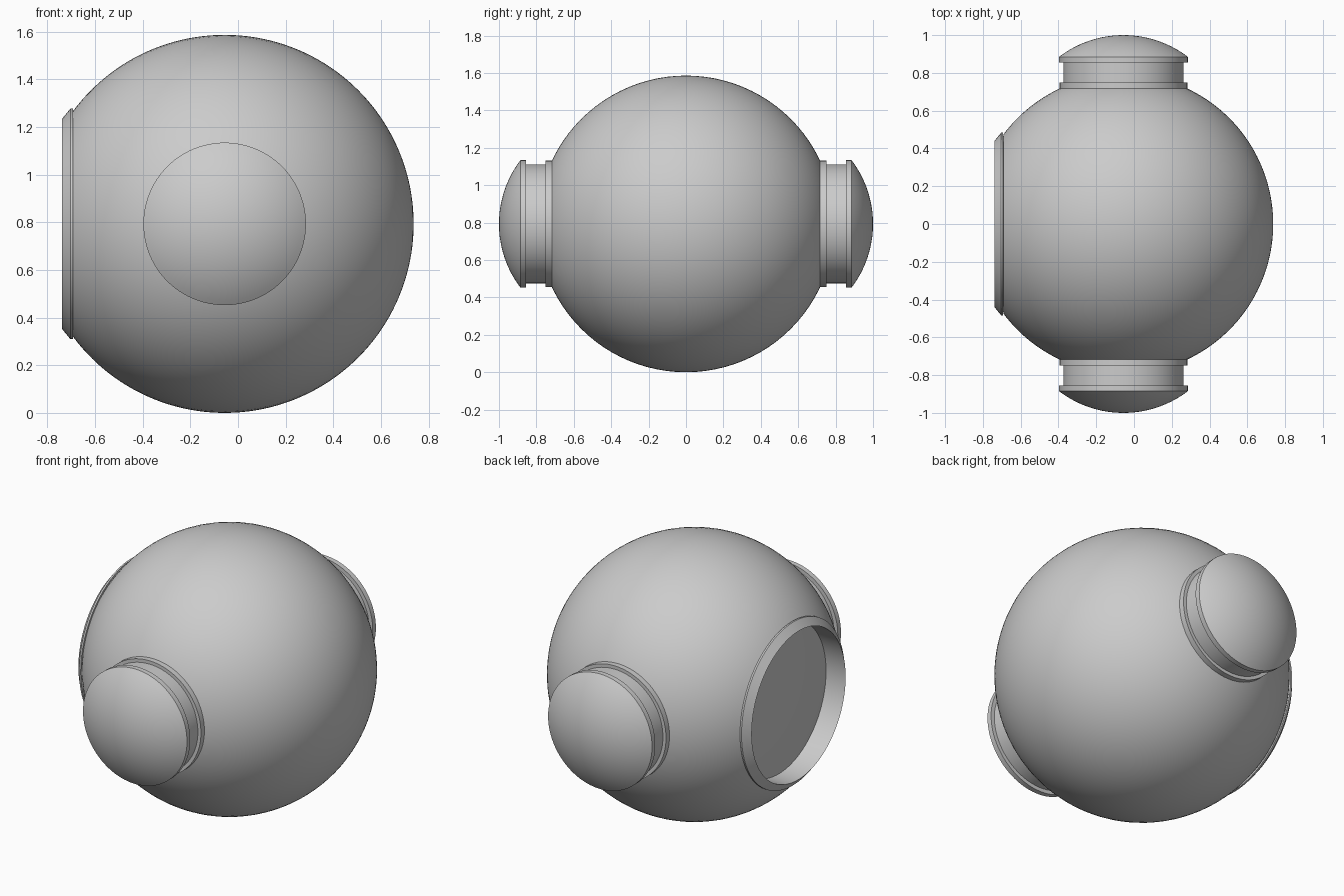
import bpy, bmesh
from math import sin, cos, pi, radians, asin

cube = bpy.data.objects.get("Cube")
if cube:
    bpy.data.objects.remove(cube, do_unlink=True)

grey = bpy.data.materials.new("plain_grey")
grey.use_nodes = True
grey.diffuse_color = (0.6, 0.6, 0.6, 1)
grey.node_tree.nodes["Principled BSDF"].inputs["Base Color"].default_value = grey.diffuse_color

R = 0.793                      # sphere radius
CENTRE = (-0.056, 0, R)


def lathe(name, profile, rotation, closed=False, steps=96):
    """Turn a (radius, height) profile about local z, then aim the axis."""
    bm = bmesh.new()
    verts = [bm.verts.new((r, 0, h)) for r, h in profile]
    pairs = list(zip(verts, verts[1:]))
    if closed:
        pairs.append((verts[-1], verts[0]))
    edges = [bm.edges.new(p) for p in pairs]
    bmesh.ops.spin(bm, geom=verts + edges, cent=(0, 0, 0), axis=(0, 0, 1),
                   angle=2 * pi, steps=steps, use_merge=False)
    bmesh.ops.remove_doubles(bm, verts=bm.verts, dist=0.0001)
    bmesh.ops.recalc_face_normals(bm, faces=bm.faces)
    mesh = bpy.data.meshes.new(name)
    bm.to_mesh(mesh)
    bm.free()
    mesh.materials.append(grey)
    obj = bpy.data.objects.new(name, mesh)
    bpy.context.collection.objects.link(obj)
    obj.location = CENTRE
    obj.rotation_euler = rotation
    bpy.ops.object.select_all(action='DESELECT')
    obj.select_set(True)
    bpy.context.view_layer.objects.active = obj
    bpy.ops.object.shade_smooth_by_angle(angle=radians(25))
    return obj


def dome(radius, base, height, n):
    """Shallow spherical cap from its edge up to the axis."""
    big = (radius ** 2 + height ** 2) / (2 * height)
    edge = asin(radius / big)
    return [(big * sin(edge * (1 - i / n)),
             base + height - big * (1 - cos(edge * (1 - i / n)))) for i in range(n + 1)]


# Sphere with a round recess and a gently domed recess floor, facing -x
side = (0, radians(-90), 0)
port = asin(0.474 / R)
sphere = [(R * sin(pi - (pi - port) * i / 64), R * cos(pi - (pi - port) * i / 64))
          for i in range(65)]
lathe("sphere_body", sphere + [(0.45, 0.637)] + dome(0.45, 0.553, 0.04, 12), side)

# Chamfered collar lining the recess
lathe("port_ring", [(0.44, 0.54), (0.44, 0.683), (0.484, 0.647), (0.484, 0.637),
                    (0.46, 0.637), (0.46, 0.54)], side, closed=True)

# Matching knobs at front and back: flange, neck, rim and domed cap
knob = [(0, 0.68), (0.338, 0.68), (0.338, 0.75), (0.318, 0.75), (0.318, 0.855),
        (0.341, 0.855)] + dome(0.341, 0.885, 0.115, 16)
for name, angle in (("front_knob", 90), ("back_knob", -90)):
    lathe(name, knob, (radians(angle), 0, 0))
